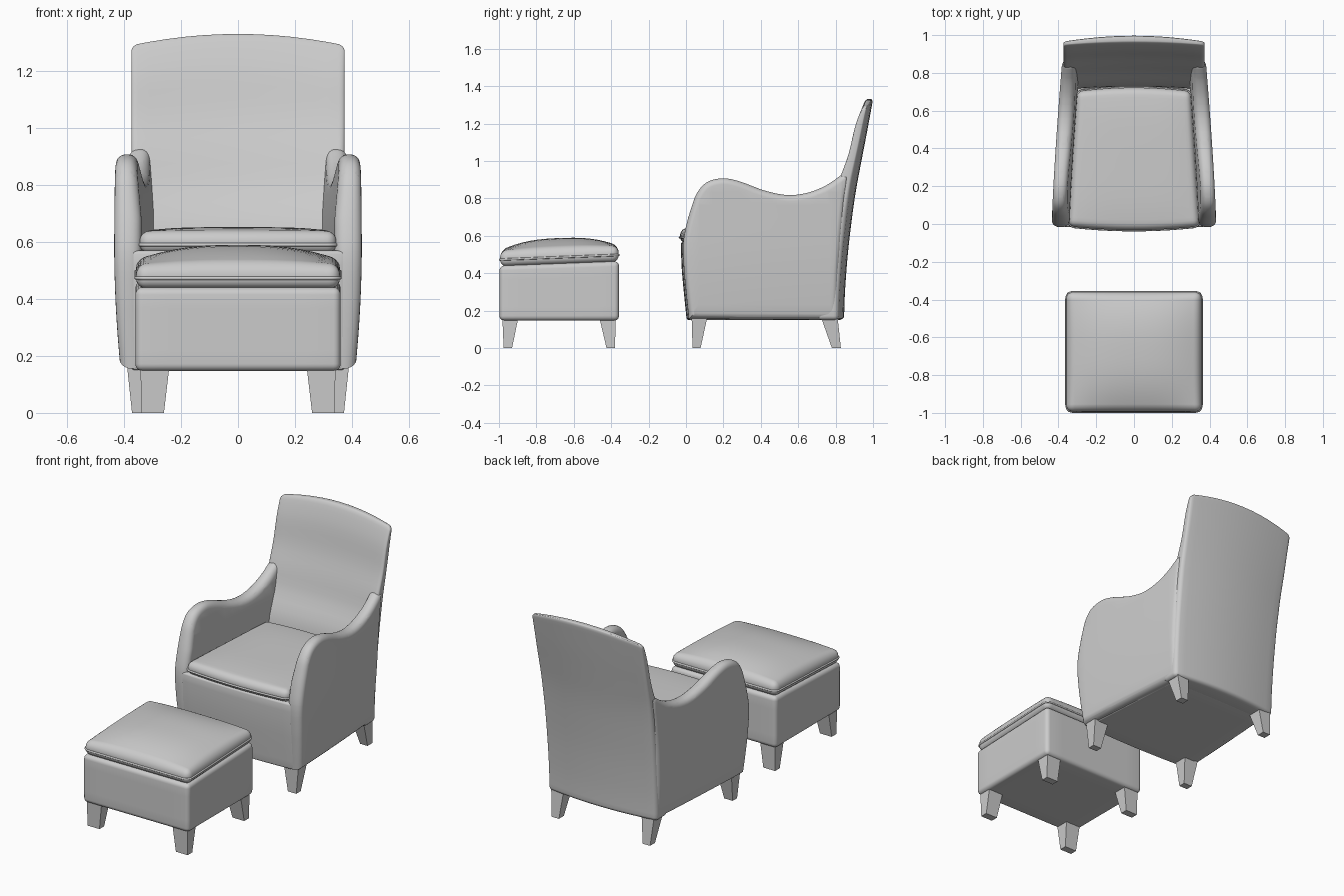
import bpy, bmesh, math
from mathutils import Vector

if "Cube" in bpy.data.objects:
    bpy.data.objects.remove(bpy.data.objects["Cube"])


def interp(table, t):
    """Smooth-ish piecewise interpolation of (t, value) pairs."""
    if t <= table[0][0]:
        return table[0][1]
    for (a, va), (b, vb) in zip(table, table[1:]):
        if t <= b:
            return va + (vb - va) * (t - a) / (b - a)
    return table[-1][1]


def spline(pts, n=5):
    """Catmull-Rom through open list of 2D points."""
    p = [Vector(q) for q in [pts[0]] + pts + [pts[-1]]]
    out = []
    for i in range(1, len(p) - 2):
        a, b, c, d = p[i - 1:i + 3]
        for k in range(n):
            t = k / n
            out.append(0.5 * (2 * b + (c - a) * t + (2 * a - 5 * b + 4 * c - d) * t * t
                              + (3 * b - a - 3 * c + d) * t ** 3))
    return out + [p[-1]]


def dense(table):
    return [tuple(q) for q in spline(table, 6)]


def cut(bm, axis, lo, hi, n):
    no = Vector((0, 0, 0))
    no[axis] = 1
    for i in range(1, n):
        bmesh.ops.bisect_plane(bm, geom=bm.verts[:] + bm.edges[:] + bm.faces[:],
                               plane_co=no * (lo + (hi - lo) * i / n), plane_no=no)


def finish(name, bm, mirror=False, smooth=True):
    bmesh.ops.recalc_face_normals(bm, faces=bm.faces[:])
    me = bpy.data.meshes.new(name)
    bm.to_mesh(me)
    bm.free()
    ob = bpy.data.objects.new(name, me)
    bpy.context.collection.objects.link(ob)
    if mirror:
        ob.modifiers.new("mirror", 'MIRROR').use_mirror_merge = False
    if smooth:
        bpy.ops.object.select_all(action='DESELECT')
        ob.select_set(True)
        bpy.context.view_layer.objects.active = ob
        bpy.ops.object.shade_smooth_by_angle(angle=math.radians(40))
    return ob


def soft_box(name, lo, hi, r, cuts, fn):
    """Rounded box, sliced into a grid and reshaped by fn."""
    bm = bmesh.new()
    bmesh.ops.create_cube(bm, size=1)
    for v in bm.verts:
        v.co = Vector([(lo[i] + hi[i]) / 2 + v.co[i] * (hi[i] - lo[i]) for i in range(3)])
    bmesh.ops.bevel(bm, geom=bm.edges[:], offset=r, segments=5, profile=0.5, affect='EDGES')
    for a in range(3):
        cut(bm, a, lo[a], hi[a], cuts[a])
    for v in bm.verts:
        v.co = fn(*v.co)
    return finish(name, bm)


def piping(name, w, y0, y1, z, r, fn, depth=0.006):
    """Round cord following a cushion edge."""
    pts = []
    for k, (cx, cy) in enumerate([(w - r, y1 - r), (r - w, y1 - r), (r - w, y0 + r), (w - r, y0 + r)]):
        for j in range(7):
            a = math.pi / 2 * (k + j / 6)
            pts.append((cx + r * math.cos(a), cy + r * math.sin(a)))
    full = []
    for p, q in zip(pts, pts[1:] + pts[:1]):
        n = max(1, int(math.dist(p, q) / 0.06))
        full += [(p[0] + (q[0] - p[0]) * i / n, p[1] + (q[1] - p[1]) * i / n) for i in range(n)]
    cu = bpy.data.curves.new(name, 'CURVE')
    cu.dimensions = '3D'
    cu.bevel_depth = depth
    cu.bevel_resolution = 3
    sp = cu.splines.new('POLY')
    sp.points.add(len(full) - 1)
    for p, (x, y) in zip(sp.points, full):
        p.co = (*fn(x, y, z), 1)
    sp.use_cyclic_u = True
    bpy.context.collection.objects.link(bpy.data.objects.new(name, cu))


def leg(name, top, bottom, ztop):
    """Mirrored pair of tapered legs; rectangles are x0, x1, y0, y1."""
    bm = bmesh.new()
    bmesh.ops.create_cube(bm, size=1)
    for v in bm.verts:
        x0, x1, y0, y1 = top if v.co.z > 0 else bottom
        v.co = (x1 if v.co.x > 0 else x0, y1 if v.co.y > 0 else y0, ztop if v.co.z > 0 else 0)
    finish(name, bm, mirror=True, smooth=False)


# Arms: side profile extruded, rounded and bent
def outer(y, z):
    return 0.435 - 0.058 * (max(y, 0) / 0.9) ** 1.3 - 0.022 * (max(0.6 - z, 0) / 0.45) ** 2


T = 0.075
front = [(0.015, 0.155), (0.0, 0.3), (-0.011, 0.42), (-0.016, 0.55), (0.0, 0.65), (0.03, 0.755),
         (0.06, 0.83), (0.11, 0.885), (0.19, 0.907), (0.28, 0.893), (0.42, 0.842), (0.54, 0.818),
         (0.65, 0.83), (0.75, 0.87), (0.83, 0.925)]
prof = spline(front) + [Vector(p) for p in [(0.875, 0.93), (0.855, 0.8), (0.835, 0.6), (0.82, 0.4), (0.81, 0.15)]]
bm = bmesh.new()
f = bm.faces.new([bm.verts.new((0, p.x, p.y)) for p in prof])
ext = bmesh.ops.extrude_face_region(bm, geom=[f], use_keep_orig=True)
for g in ext['geom']:
    if isinstance(g, bmesh.types.BMVert):
        g.co.x = T
bmesh.ops.recalc_face_normals(bm, faces=bm.faces[:])
rims = [e for e in bm.edges if abs(e.verts[0].co.x - e.verts[1].co.x) < 1e-5]
bmesh.ops.bevel(bm, geom=rims, offset=0.032, segments=5, profile=0.5, affect='EDGES')
cut(bm, 1, 0, 0.84, 12)
cut(bm, 2, 0.1, 0.9, 12)
for v in bm.verts:
    s, y, z = v.co
    thick = 0.02 * min(1, max(0, (0.88 - z) / 0.2)) * (1 - s / T)
    v.co.x = outer(y, z) - (T - s) - thick
finish("arms", bm, mirror=True)

# Backrest: bowed, leaning panel
YF = dense([(0.15, 0.70), (0.6, 0.715), (0.8, 0.79), (0.92, 0.825), (1.05, 0.868), (1.2, 0.9), (1.28, 0.925), (1.33, 0.945)])
YB = dense([(0.15, 0.845), (0.3, 0.85), (0.5, 0.865), (0.7, 0.888), (0.85, 0.91), (1.0, 0.938), (1.15, 0.967), (1.33, 1.0)])
W = 0.374


def back_shape(x, y, z):
    u2 = (x / W) ** 2
    a, b = interp(YF, z) + 0.015 * (1 - u2), interp(YB, z) - 0.032 * u2
    k = y / 0.1
    drop = 0.04 * u2 * max(0, (z - 0.9) / 0.43)
    return Vector((x * (1 - 0.03 * max(0, 0.6 - z)), a + (b - a) * k, z - drop))


soft_box("backrest", (-W, 0, 0.15), (W, 0.1, 1.33), 0.022, (12, 1, 26), back_shape)

# Seat base between the arms, front follows the arm profile
FRONT = sorted([(z, y) for y, z in front[:5]])


def base_shape(x, y, z):
    k = max(0, 1 - y / 0.3)
    u = x / 0.37
    yy = y + (interp(FRONT, z) - 0.012 * (1 - u * u)) * k
    return Vector((x * (1 - 0.13 * y / 0.75), yy, z))


soft_box("seat_base", (-0.375, 0, 0.15), (0.375, 0.75, 0.57), 0.012, (12, 8, 8), base_shape)


# Seat cushion with piping
def seat_shape(x, y, z):
    u, v = x / 0.347, (y - 0.345) / 0.357
    crown = 0.015 * max(0, 1 - u ** 4) * max(0, 1 - v ** 4) if z > 0.6 else 0
    return Vector((x * (1 - 0.13 * y / 0.7), y + 0.02 * (1 - u * u) * v, z + crown))


soft_box("seat_cushion", (-0.347, -0.012, 0.56), (0.347, 0.702, 0.637), 0.034, (14, 14, 1), seat_shape)
piping("seat_piping", 0.348, -0.013, 0.703, 0.59, 0.035, seat_shape)

# Footstool base
def stool_shape(x, y, z):
    tilt = 0.025 * (y + 0.99) / 0.63 * max(0, (z - 0.15) / 0.3)
    return Vector((x, y, z + tilt))


soft_box("footstool_base", (-0.36, -0.997, 0.147), (0.36, -0.358, 0.44), 0.025, (6, 6, 4), stool_shape)


# Footstool cushion, domed and slightly tilted
def pad_shape(x, y, z):
    u, v = x / 0.358, (y + 0.676) / 0.32
    crown = 0.056 * max(0, 1 - abs(u) ** 2.6) * max(0, 1 - abs(v) ** 2.6) if z > 0.5 else 0
    return Vector((x, y, z + crown + 0.025 * v / 2))


soft_box("footstool_cushion", (-0.358, -0.994, 0.448), (0.358, -0.36, 0.532), 0.036, (16, 16, 1), pad_shape)
piping("footstool_piping", 0.358, -0.994, -0.36, 0.485, 0.036, pad_shape)

# Legs
leg("chair_front_legs", (0.29, 0.39, 0.03, 0.115), (0.315, 0.372, 0.035, 0.078), 0.17)
leg("chair_rear_legs", (0.265, 0.35, 0.72, 0.81), (0.285, 0.335, 0.78, 0.828), 0.17)
leg("footstool_front_legs", (0.24, 0.342, -0.982, -0.895), (0.26, 0.34, -0.975, -0.93), 0.17)
leg("footstool_rear_legs", (0.24, 0.342, -0.465, -0.375), (0.26, 0.34, -0.425, -0.38), 0.17)
